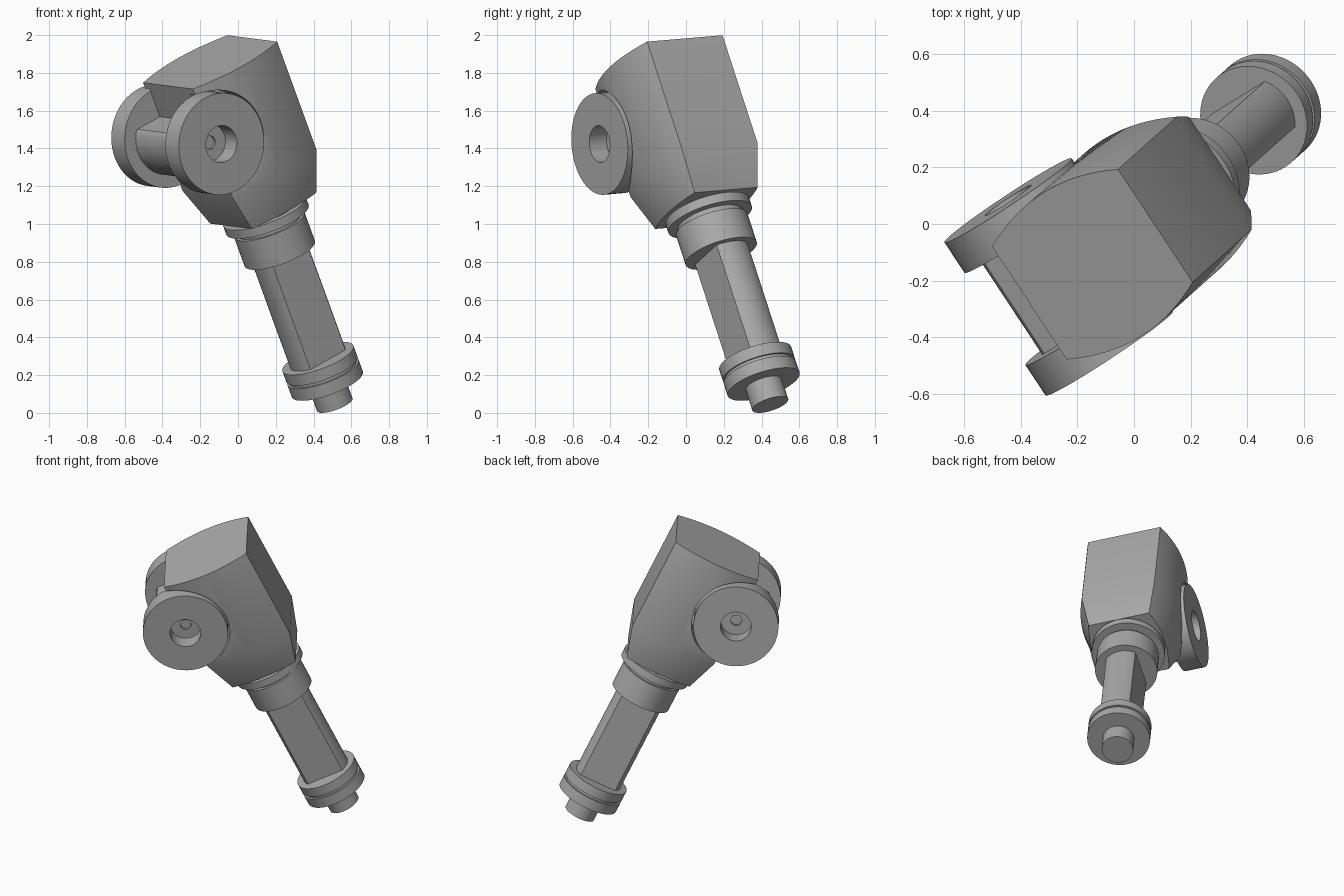
import bpy, bmesh
from math import cos, sin, pi, acos, radians
from mathutils import Matrix, Vector

if "Cube" in bpy.data.objects:
    bpy.data.objects.remove(bpy.data.objects["Cube"])

# One grey for the whole part
grey = bpy.data.materials.new("machined_grey")
grey.use_nodes = True
colour = (0.4, 0.4, 0.4, 1)
grey.diffuse_color = colour
grey.node_tree.nodes["Principled BSDF"].inputs["Base Color"].default_value = colour

# Tilted frame: X along the hinge, Z up the shaft, origin at the shaft tip
up = Vector((-0.327, -0.292, 0.899)).normalized()
hinge = Vector((0.55, -0.832, -0.071))
hinge = (hinge - up * hinge.dot(up)).normalized()
frame = Matrix((hinge, up.cross(hinge), up)).transposed().to_4x4()
frame.translation = (0.512, 0.446, 0.044)
HY, HZ = -0.29, 1.70          # hinge centre


def loft(name, loops):
    """Skin a stack of equal loops and cap both ends."""
    bm = bmesh.new()
    rings = [[bm.verts.new(p) for p in loop] for loop in loops]
    n = len(rings[0])
    for a, b in zip(rings, rings[1:]):
        for i in range(n):
            j = (i + 1) % n
            bm.faces.new((a[i], a[j], b[j], b[i]))
    bm.faces.new(rings[0])
    bm.faces.new(rings[-1])
    bmesh.ops.recalc_face_normals(bm, faces=bm.faces)
    me = bpy.data.meshes.new(name)
    bm.to_mesh(me)
    bm.free()
    me.materials.append(grey)
    ob = bpy.data.objects.new(name, me)
    bpy.context.collection.objects.link(ob)
    ob.matrix_world = frame
    return ob


def smooth(ob):
    bpy.ops.object.select_all(action='DESELECT')
    ob.select_set(True)
    bpy.context.view_layer.objects.active = ob
    bpy.ops.object.shade_smooth_by_angle(angle=radians(30))


def turned(name, profile, n=64):
    """Lathe (radius, height) pairs about the shaft axis."""
    return loft(name, [[(r * cos(2 * pi * i / n), r * sin(2 * pi * i / n), h)
                        for i in range(n)] for r, h in profile])


def hinged(name, profile, side=1, n=64):
    """Lathe (radius, offset) pairs about the hinge axis."""
    return loft(name, [[(side * h, HY + r * cos(2 * pi * i / n), HZ + r * sin(2 * pi * i / n))
                        for i in range(n)] for r, h in profile])


def bulged(z, hx, bulge, hy, n=16):
    """Rectangle whose two X sides bow outwards."""
    side = [(hx + bulge * (1 - t * t), hy * t, z)
            for t in (2 * i / n - 1 for i in range(n + 1))]
    return side + [(-x, -y, z) for x, y, z in side]


# Shaft parts
smooth(turned("tip_pin", [(0.1, 0), (0.1, 0.14)]))
smooth(turned("end_flange", [(0.2, 0.12), (0.2, 0.19), (0.187, 0.19),
                             (0.187, 0.208), (0.2, 0.208), (0.2, 0.272)]))
smooth(turned("collar", [(0.198, 0.89), (0.198, 1.06), (0.18, 1.06), (0.18, 1.09),
                         (0.232, 1.09), (0.232, 1.14), (0.19, 1.14), (0.19, 1.2)]))

# Round shaft with a flat on each hinge side
R, FLAT = 0.155, 0.097
start = acos(FLAT / R)
arc = [start + (pi - 2 * start) * i / 24 for i in range(25)]
arc += [a + pi for a in arc]
smooth(loft("flatted_shaft", [[(R * cos(a), R * sin(a), z) for a in arc]
                              for z in (0.26, 0.9)]))

# Head block, tapered at the bottom, with pockets for the hinge discs
head = loft("head_block", [bulged(1.157, 0.2, 0.035, 0.222),
                           bulged(1.38, 0.24, 0.068, 0.29),
                           bulged(2.017, 0.24, 0.068, 0.29)])
for side in (-1, 1):
    cutter = hinged("pocket_cutter", [(0.283, 0.196), (0.283, 0.5)], side)
    cutter.hide_render = True
    bpy.context.view_layer.update()
    cut = head.modifiers.new("pocket", 'BOOLEAN')
    cut.operation = 'DIFFERENCE'
    cut.solver = 'EXACT'
    cut.object = cutter
    bpy.context.view_layer.objects.active = head
    bpy.ops.object.modifier_apply(modifier=cut.name)
    bpy.data.objects.remove(cutter)
smooth(head)

# Hinge discs with a stepped recess
for side, label in ((1, "front_hinge_disc"), (-1, "back_hinge_disc")):
    smooth(hinged(label, [(0.27, 0.196), (0.27, 0.325), (0.098, 0.325), (0.098, 0.215),
                          (0.035, 0.215), (0.035, 0.2)], side))

# Sleeve joining the discs, planed flat on top
sleeve = hinged("hinge_sleeve", [(0.2, -0.197), (0.2, 0.197)])
for v in sleeve.data.vertices:
    v.co.z = min(v.co.z, HZ + 0.12)
smooth(sleeve)
